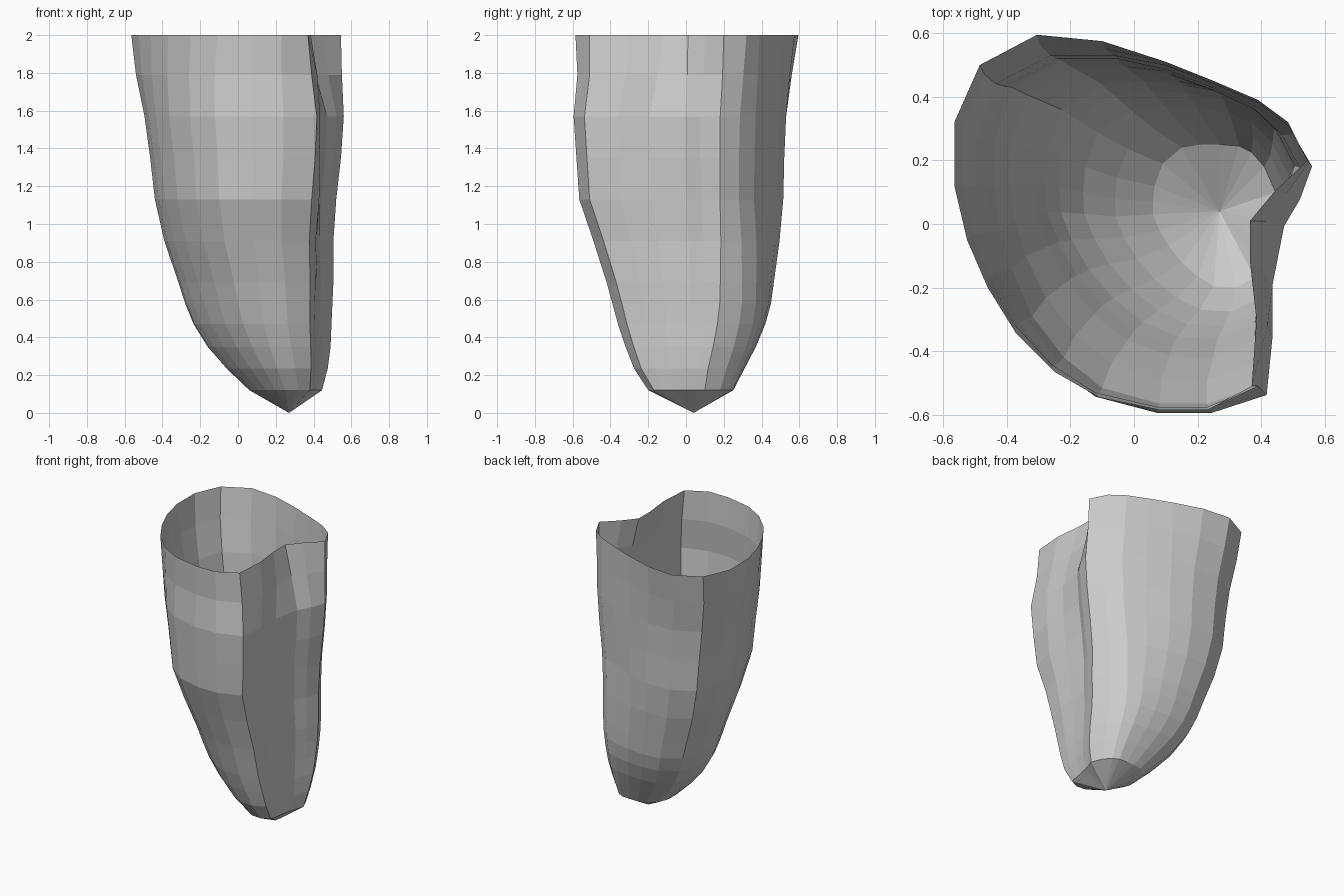
import bpy, bmesh

# Cross-sections (x, y), all starting at the left and running round by the back
LOW = [(.06, .07), (.065, .12), (.09, .19), (.15, .24), (.21, .25), (.27, .25), (.33, .245),
       (.37, .225), (.41, .18), (.445, .1), (.43, .06), (.415, .01), (.4, -.06), (.39, -.12),
       (.38, -.17), (.32, -.2), (.25, -.195), (.2, -.165), (.15, -.12), (.11, -.07), (.08, -.02), (.06, .03)]
MID = [(-.44, .12), (-.44, .26), (-.385, .43), (-.23, .515), (-.05, .515), (.1, .48), (.25, .42),
       (.38, .36), (.465, .28), (.52, .18), (.485, .08), (.44, 0), (.43, -.18), (.43, -.34),
       (.39, -.51), (.23, -.565), (.08, -.565), (-.1, -.515), (-.22, -.42), (-.32, -.29), (-.385, -.14), (-.42, -.02)]
RIM = [(-.565, .12), (-.565, .32), (-.485, .5), (-.305, .595), (-.1, .575), (.1, .51), (.25, .45),
       (.39, .39), (.485, .32), (.545, .2), (.44, .1), (.365, .01), (.365, -.12), (.385, -.3),
       (.37, -.51), (.23, -.585), (.08, -.585), (-.11, -.545), (-.25, -.465), (-.37, -.345), (-.46, -.2), (-.525, -.05)]
KEYS = [(.12, LOW), (1.13, MID), (1.57, MID), (2.0, RIM)]

# Side outlines: z, left, right, front, back
LEVELS = [(.12, .06, .445, -.2, .25), (.235, -.06, .475, -.275, .31), (.35, -.16, .49, -.32, .37),
          (.47, -.235, .495, -.36, .42), (.58, -.28, .5, -.39, .45), (.69, -.315, .505, -.42, .465),
          (.91, -.39, .505, -.49, .495), (1.13, -.44, .52, -.565, .515), (1.35, -.465, .545, -.58, .52),
          (1.57, -.495, .56, -.595, .53), (1.79, -.54, .55, -.575, .56), (2.0, -.565, .545, -.585, .595)]


def unit(profile):
    """Scale a profile into the unit square."""
    xs, ys = zip(*profile)
    return [((x - min(xs)) / (max(xs) - min(xs)), (y - min(ys)) / (max(ys) - min(ys))) for x, y in profile]


def section(z, left, right, front, back):
    """Blend the neighbouring profiles and fit them to the outline at this height."""
    for (z0, a), (z1, b) in zip(KEYS, KEYS[1:]):
        if z <= z1:
            break
    t = (z - z0) / (z1 - z0)
    pts = []
    for (ax, ay), (bx, by) in zip(unit(a), unit(b)):
        x = left + (ax + (bx - ax) * t) * (right - left)
        y = front + (ay + (by - ay) * t) * (back - front)
        if y < -.05:                       # the right wall stays flat below the dent
            x = min(x, .435)
        pts.append((x, y, z))
    return pts


# Open tapering shell
bm = bmesh.new()
rings = [[bm.verts.new(p) for p in section(*lv)] for lv in LEVELS]
n = len(LOW)
for lo, hi in zip(rings, rings[1:]):
    for i in range(n):
        j = (i + 1) % n
        bm.faces.new((lo[i], hi[i], hi[j], lo[j]))

# Pointed tip
tip = bm.verts.new((.27, .04, 0))
for i in range(n):
    bm.faces.new((tip, rings[0][i], rings[0][(i + 1) % n]))

bmesh.ops.recalc_face_normals(bm, faces=bm.faces)
mesh = bpy.data.meshes.new("tapered_shell")
bm.to_mesh(mesh)
bm.free()
shell = bpy.data.objects.new("tapered_shell", mesh)
bpy.context.collection.objects.link(shell)
